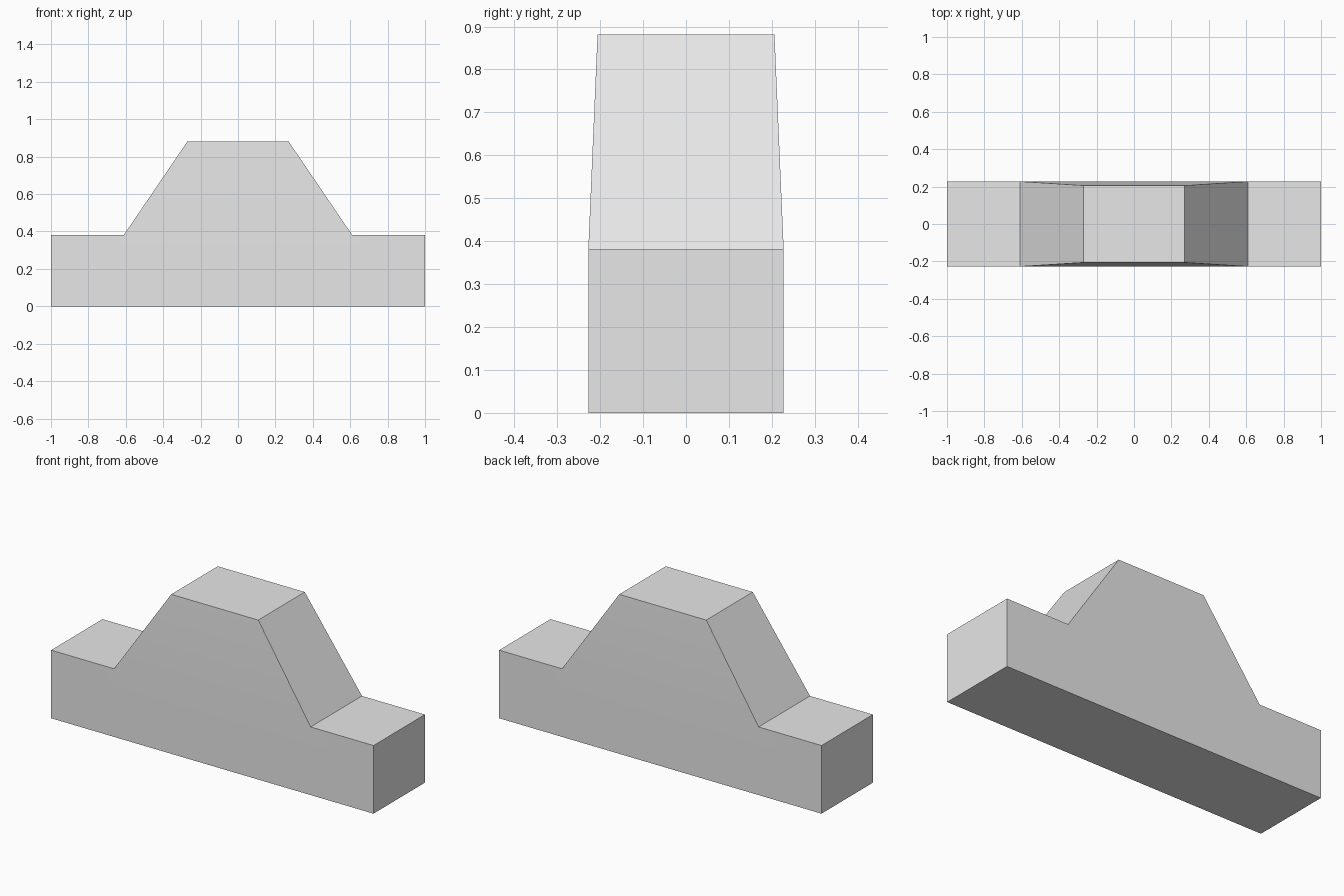
import bpy
import bmesh
from math import radians

cube = bpy.data.objects.get("Cube")
if cube:
    bpy.data.objects.remove(cube, do_unlink=True)

LENGTH, DEPTH, BASE_HEIGHT, HEIGHT = 2.0, 0.455, 0.382, 0.882
FOOT, TOP_LENGTH, TOP_DEPTH = 1.22, 0.54, 0.412

# Plain grey material
grey = bpy.data.materials.new("light_grey")
grey.use_nodes = True
grey.diffuse_color = (0.8, 0.8, 0.8, 1)
grey.node_tree.nodes["Principled BSDF"].inputs["Base Color"].default_value = (0.8, 0.8, 0.8, 1)

# Long base block
bm = bmesh.new()
bmesh.ops.create_cube(bm, size=1)
bmesh.ops.translate(bm, verts=bm.verts, vec=(0, 0, 0.5))
bmesh.ops.scale(bm, verts=bm.verts, vec=(LENGTH, DEPTH, BASE_HEIGHT))

# Cut the base where the raised middle begins and ends
for side in (-1, 1):
    bmesh.ops.bisect_plane(bm, geom=bm.verts[:] + bm.edges[:] + bm.faces[:],
                           plane_co=(side * FOOT / 2, 0, 0), plane_no=(1, 0, 0))

# Raise the middle of the top and taper it
bm.normal_update()
middle = next(f for f in bm.faces
              if f.normal.z > 0.9 and abs(f.calc_center_median().x) < 0.1)
raised = bmesh.ops.extrude_discrete_faces(bm, faces=[middle])["faces"][0]
for v in raised.verts:
    v.co.x *= TOP_LENGTH / FOOT
    v.co.y *= TOP_DEPTH / DEPTH
    v.co.z = HEIGHT
bmesh.ops.remove_doubles(bm, verts=bm.verts, dist=0.0001)
bmesh.ops.recalc_face_normals(bm, faces=bm.faces)

mesh = bpy.data.meshes.new("stepped_block")
bm.to_mesh(mesh)
bm.free()
mesh.materials.append(grey)
block = bpy.data.objects.new("stepped_block", mesh)
bpy.context.collection.objects.link(block)

# Soften only the shallow bend on the long sides
bpy.ops.object.select_all(action='DESELECT')
block.select_set(True)
bpy.context.view_layer.objects.active = block
bpy.ops.object.shade_smooth_by_angle(angle=radians(30))
